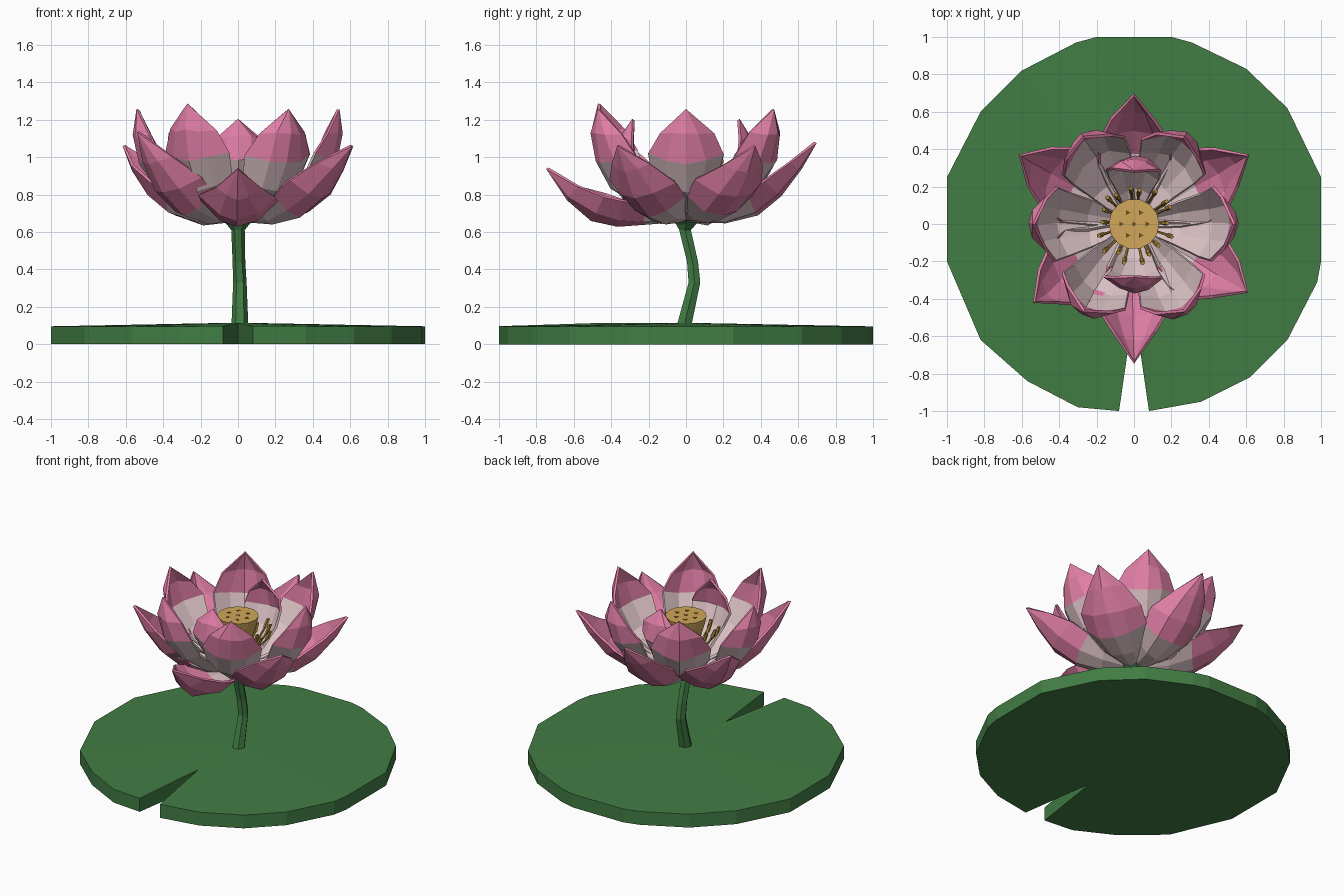
import bpy
import bmesh
import random
from math import sin, cos, radians, tau, hypot
from mathutils import Vector

random.seed(4)
if "Cube" in bpy.data.objects:
    bpy.data.objects.remove(bpy.data.objects["Cube"])


def material(name, rgb):
    mat = bpy.data.materials.new(name)
    mat.use_nodes = True
    mat.diffuse_color = (*rgb, 1)
    mat.node_tree.nodes["Principled BSDF"].inputs["Base Color"].default_value = (*rgb, 1)
    return mat


green = material("leaf green", (0.054, 0.205, 0.058))
pink = material("petal pink", (0.75, 0.21, 0.38))
pale = material("petal pale base", (0.70, 0.53, 0.55))
gold = material("pod gold", (0.63, 0.39, 0.10))
amber = material("stamen amber", (0.43, 0.25, 0.04))
brown = material("seed brown", (0.15, 0.08, 0.015))


def finish(name, bm, *mats):
    """Turn a bmesh into a flat-shaded object."""
    mesh = bpy.data.meshes.new(name)
    bm.to_mesh(mesh)
    bm.free()
    for mat in mats:
        mesh.materials.append(mat)
    obj = bpy.data.objects.new(name, mesh)
    bpy.context.collection.objects.link(obj)
    return obj


def loft(name, rings, sides, mat):
    """Closed tube through horizontal rings (x, y, z, radius)."""
    bm = bmesh.new()
    loops = [[bm.verts.new((x + r * cos(tau * i / sides), y + r * sin(tau * i / sides), z))
              for i in range(sides)] for x, y, z, r in rings]
    for a, b in zip(loops, loops[1:]):
        for i in range(sides):
            j = (i + 1) % sides
            bm.faces.new((a[i], a[j], b[j], b[i]))
    bm.faces.new(loops[0][::-1])
    bm.faces.new(loops[-1])
    return finish(name, bm, mat)


def petal(name, angle, profile, widths, cup, pale_rows, stretch=1.0, lift=1.0):
    """Cupped petal: radial profile (r, z), half width per row, curled edges."""
    out = Vector((cos(radians(angle)), sin(radians(angle)), 0))
    side = Vector((-out.y, out.x, 0))
    base_z = profile[0][1]
    pts = [(r * stretch, base_z + (z - base_z) * lift) for r, z in profile]
    last = len(pts) - 1
    bm = bmesh.new()
    rows = []
    for k, (r, z) in enumerate(pts):
        r0, z0 = pts[max(k - 1, 0)]
        r1, z1 = pts[min(k + 1, last)]
        length = hypot(r1 - r0, z1 - z0)
        nr, nz = (z0 - z1) / length, (r1 - r0) / length
        w = widths[k]
        row = []
        for u in (-1, -0.5, 0, 0.5, 1):
            bend = cup * w * u * u
            pos = out * (r + nr * bend) + side * (u * w) + Vector((0, 0, z + nz * bend))
            if 0 < k < last:
                pos += Vector([random.uniform(-0.008, 0.008) for _ in range(3)])
            row.append(bm.verts.new(pos))
        rows.append(row)
    for k in range(last):
        a, b = rows[k], rows[k + 1]
        for i in range(4):
            face = bm.faces.new((a[i], a[i + 1], b[i + 1], b[i]))
            face.material_index = 1 if k < pale_rows else 0
    bmesh.ops.remove_doubles(bm, verts=bm.verts[:], dist=0.0005)
    obj = finish(name, bm, pink, pale)
    solid = obj.modifiers.new("thickness", "SOLIDIFY")
    solid.thickness = 0.016
    solid.offset = 0


# Lily pad: notched outline, gently raised in the middle
outline = [(0.08, -1), (0.36, -0.95), (0.62, -0.82), (0.82, -0.62), (0.98, -0.31), (1, -0.2),
           (1, 0.25), (0.82, 0.62), (0.6, 0.83), (0.31, 0.97), (0.2, 1), (-0.2, 1),
           (-0.31, 0.97), (-0.6, 0.82), (-0.82, 0.6), (-1, 0.25), (-1, -0.2),
           (-0.82, -0.62), (-0.57, -0.84), (-0.3, -0.98), (-0.08, -1), (0, -0.45)]
bm = bmesh.new()
lower = [bm.verts.new((x, y, 0)) for x, y in outline]
upper = [bm.verts.new((x, y, 0.115 - 0.018 * hypot(x, y) ** 4)) for x, y in outline]
top_mid = bm.verts.new((0, 0, 0.115))
low_mid = bm.verts.new((0, 0, 0))
for i in range(len(outline)):
    j = (i + 1) % len(outline)
    bm.faces.new((lower[i], lower[j], upper[j], upper[i]))
    bm.faces.new((upper[i], upper[j], top_mid))
    bm.faces.new((lower[j], lower[i], low_mid))
finish("lily_pad", bm, green)

# Bent stem, flaring under the flower
loft("stem", [(0.01, -0.01, 0.1, 0.045), (0.01, 0.045, 0.33, 0.036), (0.005, 0.035, 0.44, 0.034),
              (0, -0.005, 0.61, 0.036), (0, 0, 0.64, 0.06), (0, 0, 0.68, 0.11)], 6, green)

# Outer ring of wide, open petals
outer = [(0.04, 0.66), (0.22, 0.65), (0.38, 0.69), (0.52, 0.79), (0.63, 0.93), (0.705, 1.07)]
outer_w = [0.05, 0.14, 0.20, 0.20, 0.12, 0]
for n, (angle, stretch, lift) in enumerate([(31, 1.01, 0.98), (90, 0.98, 1.02), (149, 1.01, 0.98),
                                            (218, 0.96, 1.16), (329, 1.0, 0.98)]):
    petal(f"outer_petal_{n + 1}", angle, outer, outer_w, 0.6, 2, stretch, lift)

# Front petal droops lower than the rest
front = [(0.04, 0.66), (0.22, 0.64), (0.36, 0.635), (0.5, 0.67), (0.63, 0.78), (0.74, 0.94)]
petal("front_petal", 270, front, outer_w, 0.7, 1)

# Inner ring of upright petals
inner = [(0.05, 0.67), (0.25, 0.71), (0.42, 0.82), (0.52, 0.97), (0.555, 1.12), (0.535, 1.255)]
inner_w = [0.04, 0.12, 0.17, 0.19, 0.14, 0]
for n in range(6):
    petal(f"inner_petal_{n + 1}", n * 60, inner, inner_w, 0.6, 3, 1.0, 1.05 if n == 4 else 1.0)

# Two small petals curling over the centre
small = [(0.04, 0.68), (0.19, 0.75), (0.30, 0.87), (0.36, 0.99), (0.345, 1.11), (0.28, 1.2)]
small_w = [0.03, 0.09, 0.13, 0.15, 0.12, 0]
for name, angle in (("back", 90), ("front", 270)):
    petal(f"{name}_small_petal", angle, small, small_w, 0.5, 3)

# Seed pod with small seeds set in its top
loft("seed_pod", [(0, 0, 0.67, 0.06), (0, 0, 0.85, 0.08), (0, 0, 1.0, 0.125), (0, 0, 1.05, 0.135)],
     14, gold)
for n in range(7):
    r = 0.07 if n else 0
    x, y = r * cos(tau * n / 6), r * sin(tau * n / 6)
    loft(f"seed_{n + 1}", [(x, y, 1.047, 0.016), (x, y, 1.053, 0.016)], 3, brown)

# Stamens leaning out around the pod
for n in range(18):
    a = tau * n / 18 + random.uniform(-0.1, 0.1)
    reach = random.uniform(0.17, 0.22)
    top = random.uniform(0.93, 1.0)
    path = [(0.07, 0.69, 0.007), (0.12, 0.82, 0.007), (reach - 0.025, top - 0.06, 0.008),
            (reach - 0.02, top - 0.05, 0.014), (reach, top, 0.012)]
    loft(f"stamen_{n + 1}", [(r * cos(a), r * sin(a), z, w) for r, z, w in path], 5, amber)
